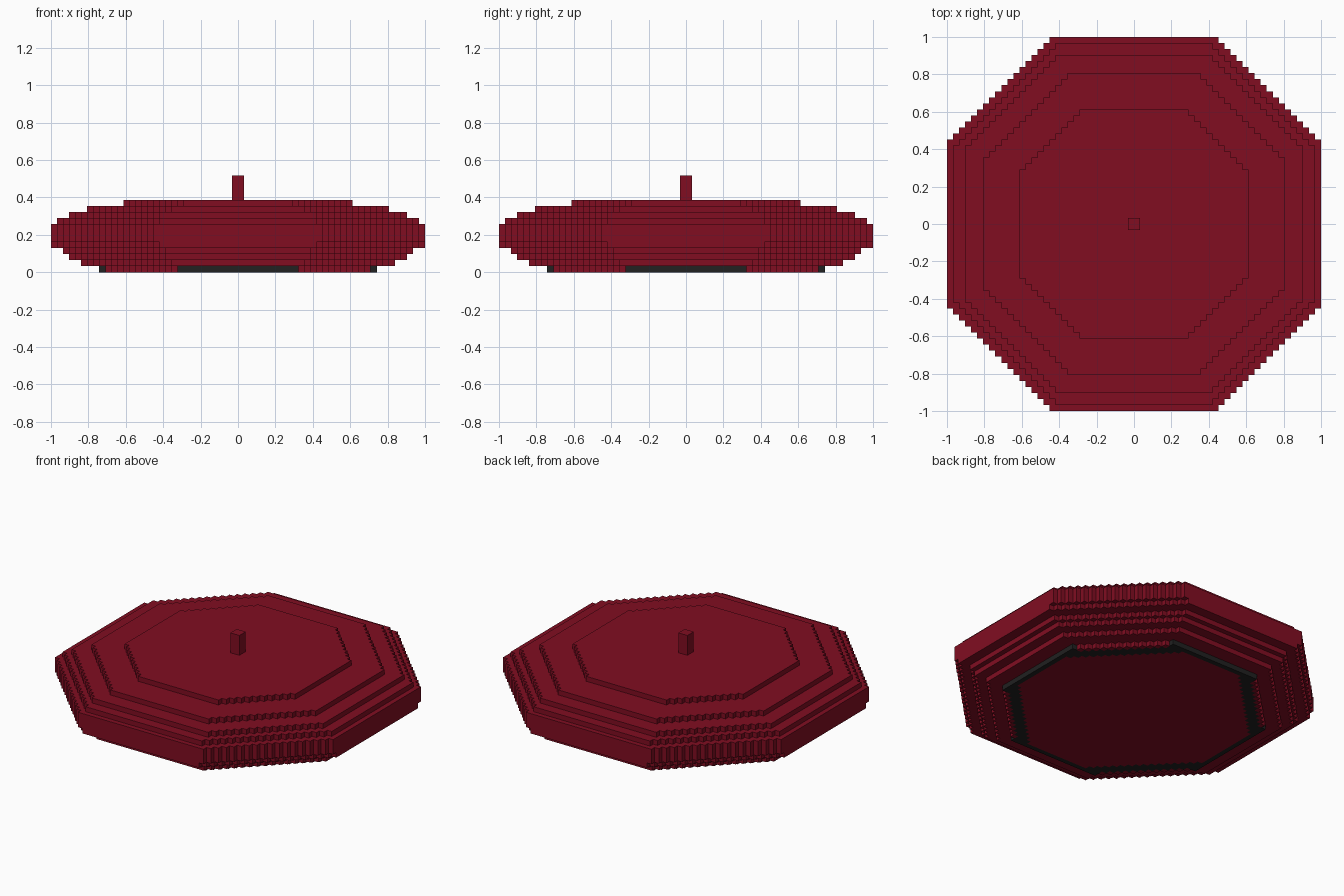
import bpy, bmesh

if "Cube" in bpy.data.objects:
    bpy.data.objects.remove(bpy.data.objects["Cube"])

V = 2 / 62  # block size: the hull is 62 blocks wide


def material(name, rgb):
    m = bpy.data.materials.new(name)
    m.diffuse_color = (*rgb, 1)
    m.use_nodes = True
    m.node_tree.nodes["Principled BSDF"].inputs["Base Color"].default_value = m.diffuse_color
    return m


red = material("deep red", (0.22, 0.004, 0.0155))
black = material("soft black", (0.015, 0.015, 0.015))


def finish(name, bm, mats):
    bmesh.ops.remove_doubles(bm, verts=bm.verts, dist=V * 0.01)
    me = bpy.data.meshes.new(name)
    bm.to_mesh(me)
    bm.free()
    for m in mats:
        me.materials.append(m)
    ob = bpy.data.objects.new(name, me)
    bpy.context.collection.objects.link(ob)
    return ob


def stepped_octagon(r, flat):
    """Outline with straight sides and one-block stairs on the diagonals."""
    quarter = []
    for i in range(r - flat + 1):
        x, y = r - i, flat + i
        quarter.append((x, y))
        if i < r - flat:
            quarter.append((x - 1, y))
    pts = []
    for _ in range(4):
        pts += quarter
        quarter = [(-y, x) for x, y in quarter]
    return pts


def tier(name, r, flat, z0, z1):
    bm = bmesh.new()
    pts = stepped_octagon(r, flat)
    low = [bm.verts.new((x * V, y * V, z0 * V)) for x, y in pts]
    high = [bm.verts.new((x * V, y * V, z1 * V)) for x, y in pts]
    bm.faces.new(low[::-1])
    bm.faces.new(high)
    n = len(pts)
    for i in range(n):
        j = (i + 1) % n
        bm.faces.new((low[i], low[j], high[j], high[i]))
    return finish(name, bm, [red])


# Hull tiers: radius, half length of straight side, bottom and top in blocks
TIERS = [
    ("lower_tier_1", 26, 11, 1, 2),
    ("lower_tier_2", 28, 12, 2, 3),
    ("lower_tier_3", 29, 12, 3, 4),
    ("rim_lower", 31, 13, 4, 5),
    ("rim", 31, 14, 5, 8),
    ("upper_tier_1", 30, 13, 8, 9),
    ("upper_tier_2", 28, 13, 9, 10),
    ("upper_tier_3", 25, 11, 10, 11),
    ("top_plate", 19, 9, 11, 12),
]
for t in TIERS:
    tier(*t)

# Keel: lowest layer of blocks with a black band near its edge
R, S = 23, 33


def dist(i):
    return i + 1 if i >= 0 else -i


def inside(i, j):
    a, b = dist(i), dist(j)
    return max(a, b) <= R and a + b <= S


def banded(i, j):
    a, b = dist(i), dist(j)
    return max(a, b) == R or S - 3 <= a + b < S


bm = bmesh.new()


def quad(pts, mat):
    f = bm.faces.new([bm.verts.new((x * V, y * V, z * V)) for x, y, z in pts])
    f.material_index = mat


for i in range(-R, R):
    for j in range(-R, R):
        if not inside(i, j):
            continue
        m = 1 if banded(i, j) else 0
        c = [(i, j), (i + 1, j), (i + 1, j + 1), (i, j + 1)]
        quad([(x, y, 0) for x, y in c[::-1]], m)
        for k, (dx, dy) in enumerate([(0, -1), (1, 0), (0, 1), (-1, 0)]):
            if not inside(i + dx, j + dy):
                p, q = c[k], c[(k + 1) % 4]
                quad([(*p, 0), (*q, 0), (*q, 1), (*p, 1)], m)
finish("keel", bm, [red, black])

# Antenna post on top
bm = bmesh.new()
bmesh.ops.create_cube(bm, size=1)
for v in bm.verts:
    v.co = (v.co.x * 2 * V, v.co.y * 2 * V, (14 + v.co.z * 4) * V)
finish("antenna", bm, [red])
